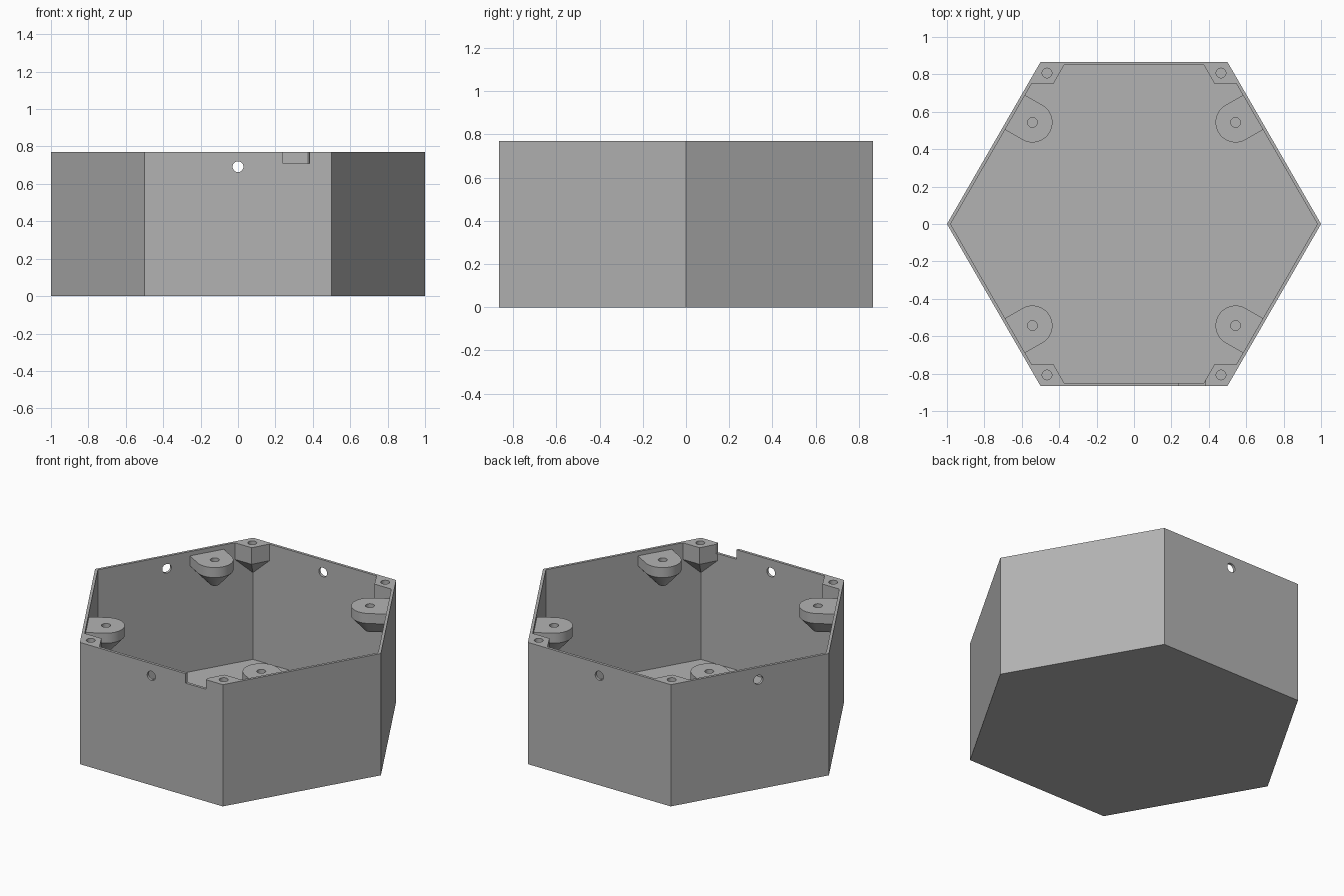
import bpy, bmesh, math
from mathutils import Vector, Matrix

if "Cube" in bpy.data.objects:
    bpy.data.objects.remove(bpy.data.objects["Cube"])

H, WALL, FLOOR = 0.77, 0.017, 0.01
S3 = math.sqrt(3) / 2

grey = bpy.data.materials.new("plain_grey")
grey.diffuse_color = (0.45, 0.45, 0.45, 1)
grey.use_nodes = True
grey.node_tree.nodes["Principled BSDF"].inputs["Base Color"].default_value = grey.diffuse_color


def hull(name, points):
    """Convex solid around a set of points."""
    bm = bmesh.new()
    for p in points:
        bm.verts.new(p)
    res = bmesh.ops.convex_hull(bm, input=bm.verts)
    loose = {g for g in res["geom_interior"] + res["geom_unused"]
             if isinstance(g, bmesh.types.BMVert)}
    bmesh.ops.delete(bm, geom=list(loose), context="VERTS")
    bmesh.ops.dissolve_limit(bm, angle_limit=0.01, verts=bm.verts, edges=bm.edges)
    bmesh.ops.recalc_face_normals(bm, faces=bm.faces)
    me = bpy.data.meshes.new(name)
    bm.to_mesh(me)
    bm.free()
    me.materials.append(grey)
    ob = bpy.data.objects.new(name, me)
    bpy.context.collection.objects.link(ob)
    return ob


def ring(r, z, n, cx=0, cy=0):
    return [(cx + r * math.cos(2 * math.pi * i / n),
             cy + r * math.sin(2 * math.pi * i / n), z) for i in range(n)]


def cylinder(name, r, start, end, n=32):
    start, end = Vector(start), Vector(end)
    rot = (end - start).to_track_quat("Z", "Y").to_matrix()
    pts = [rot @ Vector(p) for p in ring(r, 0, n)]
    return hull(name, [p + start for p in pts] + [p + end for p in pts])


def combine(body, tool, op):
    mod = body.modifiers.new("combine", "BOOLEAN")
    mod.object, mod.operation, mod.solver = tool, op, "EXACT"
    bpy.context.view_layer.objects.active = body
    bpy.ops.object.modifier_apply(modifier=mod.name)
    bpy.data.objects.remove(tool)


# Hexagonal shell
body = hull("hexagonal_box", ring(1, 0, 6) + ring(1, H, 6))
inner = 1 - WALL / S3
combine(body, hull("cavity", ring(inner, FLOOR, 6) + ring(inner, H + 0.1, 6)), "DIFFERENCE")

for sx in (-1, 1):
    for sy in (-1, 1):
        # Corner screw block, tapering down into the corner
        plan = [(0.495, 0.857), (0.37, 0.857), (0.43, 0.75), (0.557, 0.75)]
        pts = [(sx * x, sy * y, z) for x, y in plan for z in (H, 0.665)]
        pts.append((sx * 0.495, sy * 0.857, 0.55))
        combine(body, hull("corner_block", pts), "UNION")

        # Rounded wall lug with a cone underneath
        c = Vector((sx * 0.543, sy * 0.543, 0))
        out = Vector((sx * S3, sy * 0.5, 0)) * 0.115
        side = Vector((-sx * 0.5, sy * S3, 0))
        pts = []
        for r, z in ((0.107, 0.743), (0.107, 0.68), (0.027, 0.59)):
            for p in ring(r, z, 48):
                p = Vector(p)
                if p.dot(out) <= 1e-6:
                    pts.append(p + c)
            for s in (-1, 1):
                for o in (Vector(), out):
                    pts.append(c + o + side * s * r + Vector((0, 0, z)))
        # merge points that coincide at the ends of the arc
        pts = list({tuple(round(v, 5) for v in p): p for p in pts}.values())
        combine(body, hull("wall_lug", pts), "UNION")

        # Screw holes
        for x, y, z in ((0.465, 0.807, 0.65), (0.543, 0.543, 0.63)):
            combine(body, cylinder("screw_hole", 0.026, (sx * x, sy * y, z),
                                   (sx * x, sy * y, H + 0.1)), "DIFFERENCE")

# Round holes through the front, back and rear left walls
for px, py, nx, ny in ((0, -S3, 0, -1), (0, S3, 0, 1), (-0.777, 0.386, -S3, 0.5)):
    p, n = Vector((px, py, 0.692)), Vector((nx, ny, 0)) * 0.05
    combine(body, cylinder("wall_hole", 0.029, p - n, p + n), "DIFFERENCE")

# Cable notch in the front rim
combine(body, hull("notch", [(x, y, z) for x in (0.24, 0.381) for y in (-0.95, -0.838)
                             for z in (0.71, H + 0.1)]), "DIFFERENCE")

# Smooth round surfaces, sharp corners
bpy.ops.object.select_all(action="DESELECT")
body.select_set(True)
bpy.context.view_layer.objects.active = body
bpy.ops.object.shade_smooth_by_angle(angle=math.radians(25))
